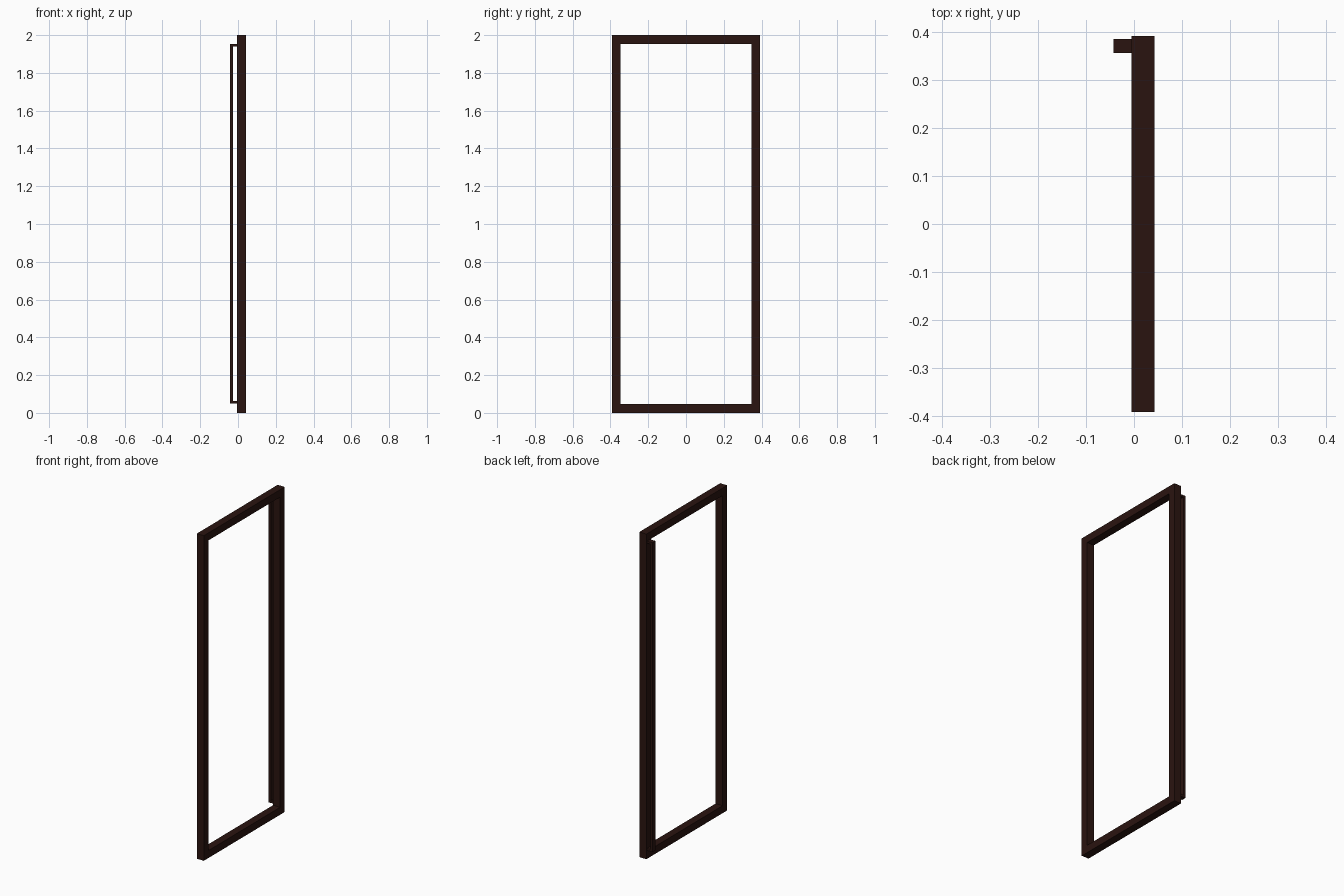
import bpy, bmesh

if "Cube" in bpy.data.objects:
    bpy.data.objects.remove(bpy.data.objects["Cube"])

wood = bpy.data.materials.new("dark_wood")
wood.diffuse_color = (0.023, 0.007, 0.005, 1)
wood.use_nodes = True
wood.node_tree.nodes["Principled BSDF"].inputs["Base Color"].default_value = wood.diffuse_color


def extrude_x(name, loops, faces, x0, x1):
    """Extrude a flat outline in the YZ plane from x0 to x1."""
    bm = bmesh.new()
    verts = [bm.verts.new((x0, y, z)) for y, z in loops]
    flat = [bm.faces.new([verts[i] for i in f]) for f in faces]
    # keep the flat faces as the closing side of the solid
    res = bmesh.ops.extrude_face_region(bm, geom=flat, use_keep_orig=True)
    moved = [g for g in res["geom"] if isinstance(g, bmesh.types.BMVert)]
    bmesh.ops.translate(bm, verts=moved, vec=(x1 - x0, 0, 0))
    bmesh.ops.recalc_face_normals(bm, faces=bm.faces)
    mesh = bpy.data.meshes.new(name)
    bm.to_mesh(mesh)
    bm.free()
    mesh.materials.append(wood)
    obj = bpy.data.objects.new(name, mesh)
    bpy.context.collection.objects.link(obj)
    return obj


def box(name, lo, hi):
    y0, z0, y1, z1 = lo[1], lo[2], hi[1], hi[2]
    return extrude_x(name, [(y0, z0), (y1, z0), (y1, z1), (y0, z1)],
                     [(0, 1, 2, 3)], lo[0], hi[0])


def rect(y, z0, z1):
    return [(-y, z0), (y, z0), (y, z1), (-y, z1)]


# Door frame: mitred rectangular ring
ring = [(i, (i + 1) % 4, (i + 1) % 4 + 4, i + 4) for i in range(4)]
extrude_x("door_frame", rect(0.393, 0, 2) + rect(0.348, 0.046, 1.954),
          ring, -0.0055, 0.0425)

# Full-height pull handle: long grip and two short mounts
Y0, Y1 = 0.357, 0.386
box("handle_grip", (-0.0425, Y0, 0.051), (-0.027, Y1, 1.954))
for label, z in (("lower", 0.051), ("upper", 1.941)):
    box(f"handle_mount_{label}", (-0.027, Y0, z), (-0.0055, Y1, z + 0.013))
